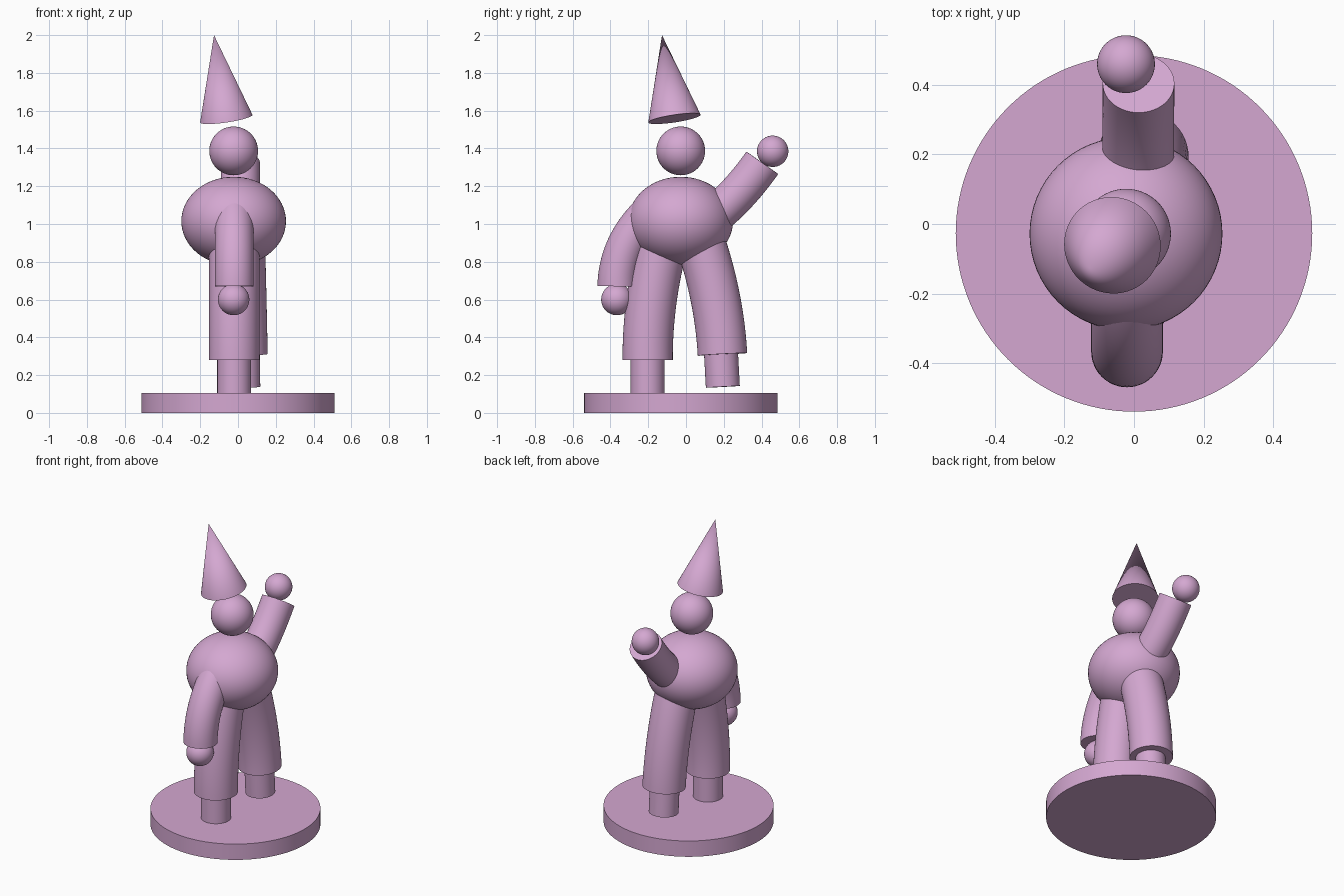
import bpy, bmesh, math
from mathutils import Vector, Matrix

if "Cube" in bpy.data.objects:
    bpy.data.objects.remove(bpy.data.objects["Cube"])

pink = bpy.data.materials.new("mauve pink")
pink.diffuse_color = (0.66, 0.39, 0.64, 1)
pink.use_nodes = True
pink.node_tree.nodes["Principled BSDF"].inputs["Base Color"].default_value = pink.diffuse_color
CX, CY = -0.023, -0.028   # body axis


def finish(name, bm):
    bmesh.ops.recalc_face_normals(bm, faces=bm.faces)
    me = bpy.data.meshes.new(name)
    bm.to_mesh(me)
    bm.free()
    me.materials.append(pink)
    ob = bpy.data.objects.new(name, me)
    bpy.context.collection.objects.link(ob)
    bpy.ops.object.select_all(action='DESELECT')
    ob.select_set(True)
    bpy.context.view_layer.objects.active = ob
    bpy.ops.object.shade_smooth_by_angle(angle=math.radians(40))
    return ob


def ball(name, centre, rx, rz=None):
    bm = bmesh.new()
    m = Matrix.Translation(centre) @ Matrix.Diagonal((rx, rx, rz or rx, 1))
    bmesh.ops.create_uvsphere(bm, u_segments=64, v_segments=32, radius=1, matrix=m)
    return finish(name, bm)


def cone(name, a, b, r1, r2, seg=64):
    """Capped cone or cylinder from point a to point b."""
    a, b = Vector(a), Vector(b)
    d = b - a
    m = Matrix.Translation((a + b) / 2) @ d.to_track_quat('Z', 'Y').to_matrix().to_4x4()
    bm = bmesh.new()
    bmesh.ops.create_cone(bm, cap_ends=True, segments=seg, radius1=r1, radius2=r2,
                          depth=d.length, matrix=m)
    bmesh.ops.remove_doubles(bm, verts=bm.verts, dist=1e-5)
    return finish(name, bm)


def tube(name, p0, p1, p2, r, steps=20, seg=48):
    """Capped round tube along a quadratic curve."""
    p0, p1, p2 = Vector(p0), Vector(p1), Vector(p2)
    bm = bmesh.new()
    rings = []
    for i in range(steps + 1):
        t = i / steps
        p = p0 * (1 - t) ** 2 + p1 * 2 * t * (1 - t) + p2 * t * t
        d = ((p1 - p0) * (1 - t) + (p2 - p1) * t).normalized()
        v = d.cross(Vector((1, 0, 0))).normalized()
        u = v.cross(d)
        angles = [2 * math.pi * k / seg for k in range(seg)]
        rings.append([bm.verts.new(p + (u * math.cos(a) + v * math.sin(a)) * r) for a in angles])
    for a, b in zip(rings, rings[1:]):
        for k in range(seg):
            bm.faces.new((a[k], a[(k + 1) % seg], b[(k + 1) % seg], b[k]))
    bm.faces.new(rings[0])
    bm.faces.new(rings[-1])
    return finish(name, bm)


# Round stand
cone("stand", (0, -0.027, 0), (0, -0.027, 0.105), 0.512, 0.512, 128)

# Torso, head and tilted hat
ball("torso", (CX, CY, 1.015), 0.277, 0.235)
ball("head", (CX, CY, 1.387), 0.129)
cone("hat", (-0.062, -0.061, 1.558), (-0.127, -0.127, 2.0), 0.14, 0)

# Standing leg and raised leg, each with a foot
tube("standing_leg", (-0.02, -0.10, 0.98), (-0.02, -0.205, 0.62), (-0.02, -0.203, 0.28), 0.133)
cone("standing_foot", (-0.02, -0.203, 0.34), (-0.02, -0.203, 0.105), 0.09, 0.09)
tube("raised_leg", (0.01, 0.05, 0.98), (0.02, 0.175, 0.64), (0.026, 0.193, 0.31), 0.131)
cone("raised_foot", (0.026, 0.183, 0.36), (0.028, 0.195, 0.138), 0.09, 0.09)

# Hanging arm and waving arm, each with a ball hand
tube("hanging_arm", (-0.02, -0.14, 1.10), (-0.02, -0.36, 0.92), (-0.02, -0.366, 0.67), 0.103)
ball("hanging_hand", (CX, -0.366, 0.60), 0.083)
tube("waving_arm", (0.012, 0.10, 1.01), (0.012, 0.26, 1.12), (0.013, 0.404, 1.324), 0.103)
ball("waving_hand", (CX, 0.459, 1.385), 0.083)
